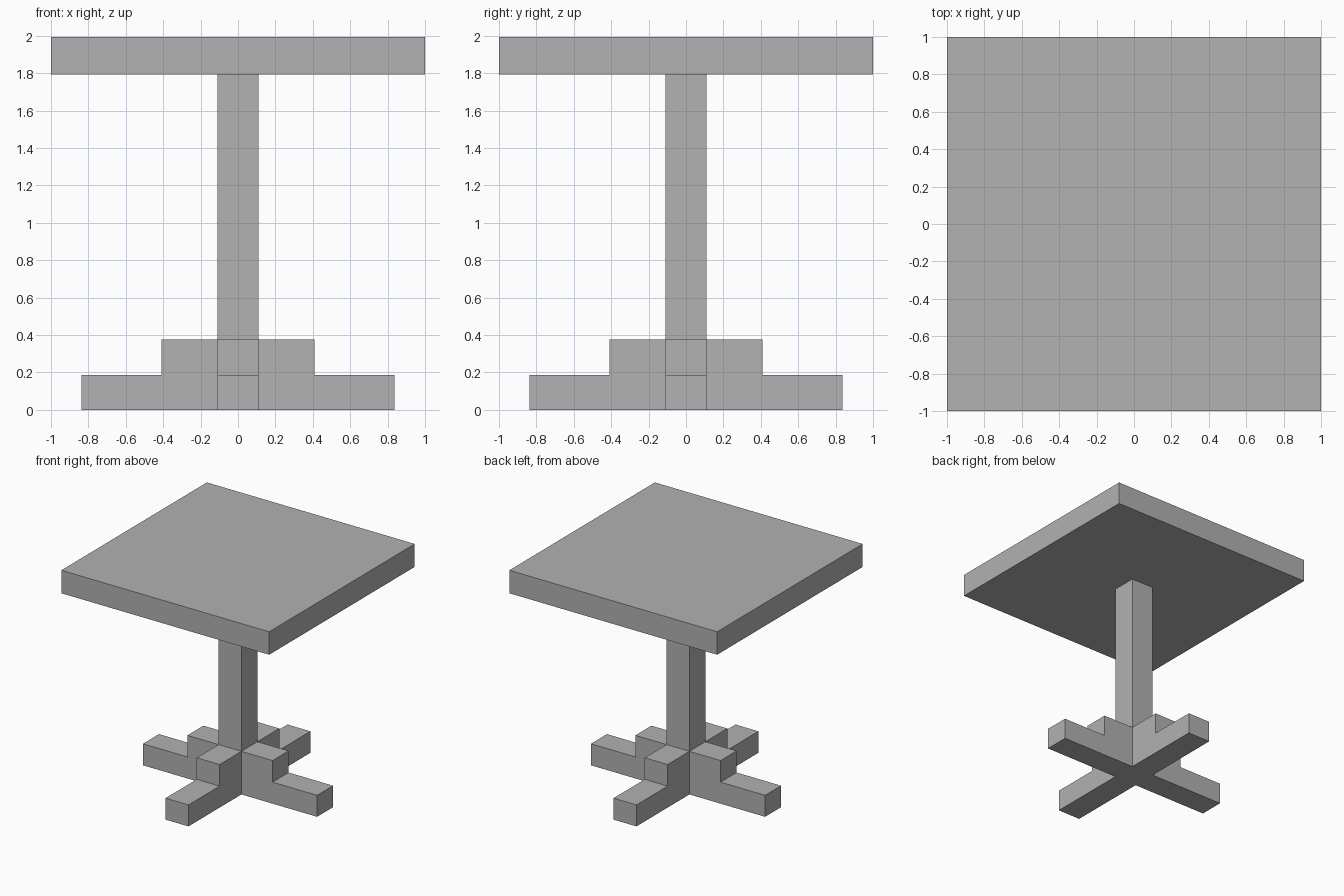
import bpy
import bmesh
from math import pi
from mathutils import Matrix, Vector

cube = bpy.data.objects.get("Cube")
if cube:
    bpy.data.objects.remove(cube, do_unlink=True)

HALF = 0.11        # half width of column and feet
TOP_Z = 1.793      # underside of the table top

grey = bpy.data.materials.new("plain grey")
grey.use_nodes = True
colour = (0.445, 0.445, 0.445, 1)
grey.diffuse_color = colour
grey.node_tree.nodes["Principled BSDF"].inputs["Base Color"].default_value = colour


def add_object(name, bm):
    bmesh.ops.recalc_face_normals(bm, faces=bm.faces)
    mesh = bpy.data.meshes.new(name)
    bm.to_mesh(mesh)
    bm.free()
    mesh.materials.append(grey)
    obj = bpy.data.objects.new(name, mesh)
    bpy.context.collection.objects.link(obj)
    return obj


def box(name, width, z0, z1):
    bm = bmesh.new()
    bmesh.ops.create_cube(bm, size=1)
    bmesh.ops.scale(bm, vec=(width, width, z1 - z0), verts=bm.verts)
    bmesh.ops.translate(bm, vec=(0, 0, (z0 + z1) / 2), verts=bm.verts)
    return add_object(name, bm)


def stepped_foot(name, angle):
    # Stepped side profile, extruded across the foot's width
    profile = [(HALF, 0), (0.838, 0), (0.838, 0.187),
               (0.41, 0.187), (0.41, 0.375), (HALF, 0.375)]
    bm = bmesh.new()
    face = bm.faces.new([bm.verts.new((x, -HALF, z)) for x, z in profile])
    side = bmesh.ops.extrude_face_region(bm, geom=[face])
    moved = [g for g in side["geom"] if isinstance(g, bmesh.types.BMVert)]
    bmesh.ops.translate(bm, vec=Vector((0, 2 * HALF, 0)), verts=moved)
    bmesh.ops.transform(bm, matrix=Matrix.Rotation(angle, 4, "Z"), verts=bm.verts)
    return add_object(name, bm)


# Square slab and column
box("table_top", 2, TOP_Z, 1.993)
box("column", 2 * HALF, 0, TOP_Z)

# Four feet in a cross
for i, place in enumerate(("left", "back", "right", "front")):
    stepped_foot(place + "_foot", i * pi / 2)
